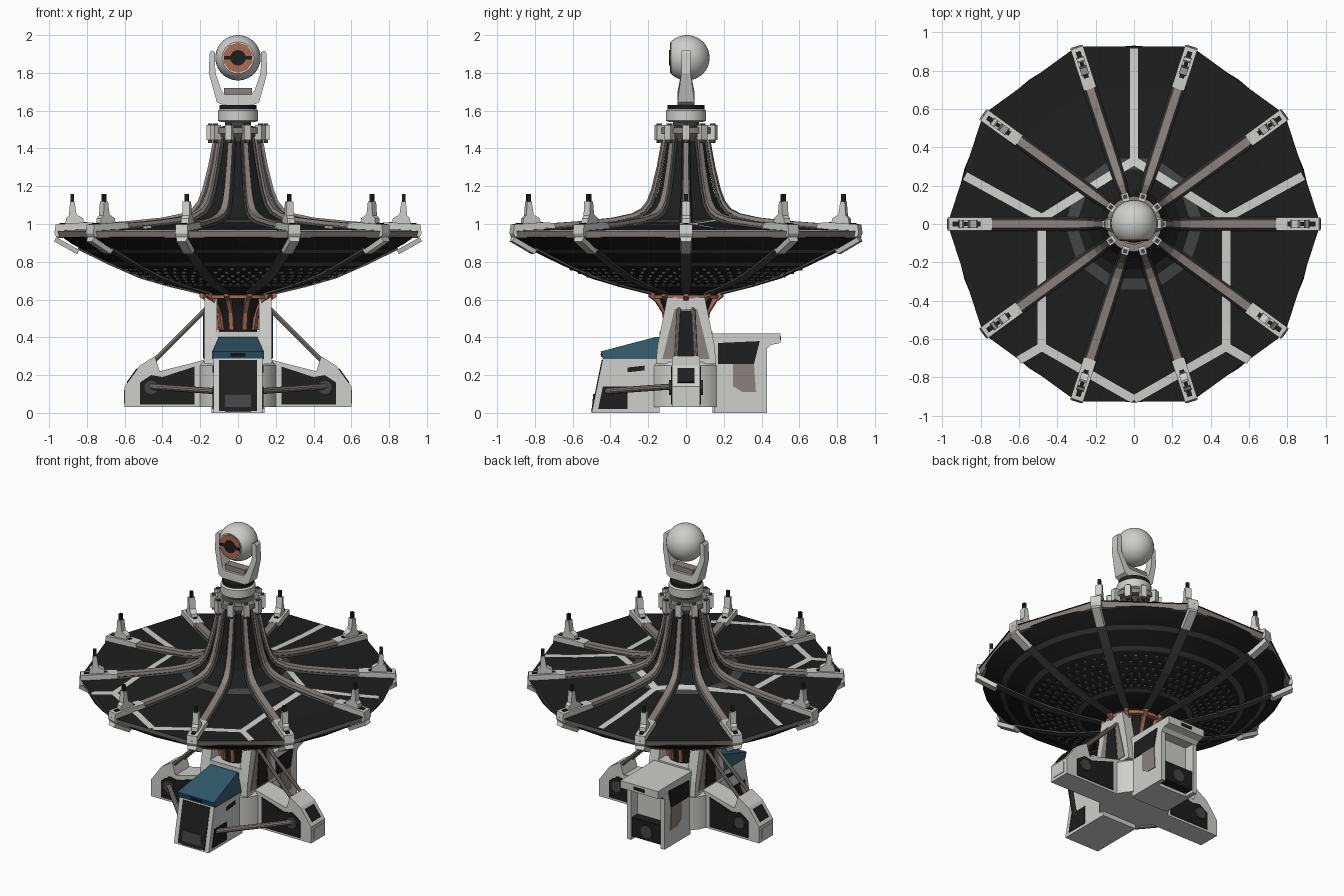
import bpy, bmesh, math
from mathutils import Vector, Matrix

if "Cube" in bpy.data.objects:
    bpy.data.objects.remove(bpy.data.objects["Cube"])

def mat(name, r, g, b):
    m = bpy.data.materials.new(name)
    m.diffuse_color = (r, g, b, 1)
    m.use_nodes = True
    m.node_tree.nodes["Principled BSDF"].inputs["Base Color"].default_value = m.diffuse_color
    return m
LIGHT = mat("light_grey", .62, .62, .61)
BLACK = mat("black", .013, .013, .013)
GREY = mat("warm_grey", .25, .225, .215)
DARK = mat("dark_grey", .06, .06, .06)
COPPER = mat("copper", .40, .15, .09)
TEAL = mat("teal", .03, .10, .145)

def finish(name, bm, *mats, smooth=0):
    bmesh.ops.recalc_face_normals(bm, faces=bm.faces)
    me = bpy.data.meshes.new(name)
    bm.to_mesh(me); bm.free()
    for m in mats: me.materials.append(m)
    o = bpy.data.objects.new(name, me)
    bpy.context.collection.objects.link(o)
    if smooth:
        bpy.context.view_layer.objects.active = o
        o.select_set(True)
        bpy.ops.object.shade_smooth_by_angle(angle=math.radians(smooth))
        o.select_set(False)
    return o

def loft(bm, loops, cap=True):
    """Skin closed loops of points; returns the faces of each band."""
    vs = [[bm.verts.new(p) for p in l] for l in loops]
    n = len(vs[0]); bands = []
    for a, b in zip(vs, vs[1:]):
        bands.append([bm.faces.new((a[i], a[(i+1) % n], b[(i+1) % n], b[i])) for i in range(n)])
    if cap:
        bm.faces.new(vs[0]); bm.faces.new(vs[-1])
    return bands

def lathe(name, prof, n, *mats, bands={}, smooth=35, cap=True):
    bm = bmesh.new()
    t = [2*math.pi*i/n for i in range(n)]
    fs = loft(bm, [[(r*math.cos(a), r*math.sin(a), z) for a in t] for r, z in prof], cap)
    for k, idx in bands.items():
        for f in fs[k]: f.material_index = idx
    return finish(name, bm, *mats, smooth=smooth)

def prism(name, pts, lo, hi, axis, m):
    """Outline in the two other axes, extruded along x or y."""
    f = (lambda p, d: (d, p[0], p[1])) if axis == 'x' else (lambda p, d: (p[0], d, p[1]))
    bm = bmesh.new()
    loft(bm, [[f(p, lo) for p in pts], [f(p, hi) for p in pts]])
    return finish(name, bm, m)

def box(name, x0, x1, y0, y1, z0, z1, m):
    return prism(name, [(x0, z0), (x1, z0), (x1, z1), (x0, z1)], y0, y1, 'y', m)

def plate(name, pts, m, t=.004):
    p = [Vector(q) for q in pts]
    n = (p[1]-p[0]).cross(p[2]-p[0]).normalized()*t
    bm = bmesh.new()
    loft(bm, [[q-n for q in p], [q+n for q in p]])
    return finish(name, bm, m)

def bar(name, a, b, r, m):
    a, b = Vector(a), Vector(b)
    bm = bmesh.new()
    bmesh.ops.create_cone(bm, cap_ends=True, segments=10, radius1=r, radius2=r, depth=(b-a).length,
        matrix=Matrix.Translation((a+b)/2) @ (b-a).to_track_quat('Z', 'Y').to_matrix().to_4x4())
    return finish(name, bm, m, smooth=35)

SPOKES = [math.radians(36*k) for k in range(10)]

def ribs(name, path, h, m):
    """Ten box ribs; path points are (radius, z, half width)."""
    bm = bmesh.new()
    for a in SPOKES:
        u, v, k = Vector((math.cos(a), math.sin(a), 0)), Vector((-math.sin(a), math.cos(a), 0)), Vector((0, 0, 1))
        loops = []
        for i, (r, z, w) in enumerate(path):
            p, q = path[max(i-1, 0)], path[min(i+1, len(path)-1)]
            nrm = (u*(q[1]-p[1]) + k*(p[0]-q[0])).normalized()
            c = u*r + k*z
            loops.append([c - v*w, c + v*w, c + v*w*.8 + nrm*h, c - v*w*.8 + nrm*h])
        loft(bm, loops)
    finish(name, bm, m)

def radial_prism(name, pts, w, m):
    """Ten outlines in (radius, z), w half thick."""
    bm = bmesh.new()
    for a in SPOKES:
        c, s = math.cos(a), math.sin(a)
        loft(bm, [[(r*c - d*s, r*s + d*c, z) for r, z in pts] for d in (-w, w)])
    finish(name, bm, m)

# ---- dish: canopy, underside bowl and rim
CAN = [(.972, .965), (.75, .975), (.5, .995), (.36, 1.01), (.30, 1.02), (.25, 1.035), (.19, 1.09),
       (.155, 1.17), (.125, 1.3), (.098, 1.46)]
lathe("canopy", CAN, 10, BLACK, DARK, bands={3: 1}, smooth=0)
lathe("rim_band", [(.90, .925), (.955, .925), (.965, .962), (.90, .962)], 10, GREY, smooth=0)
BOWL = [(.93, .93), (.88, .895), (.82, .862), (.79, .847), (.68, .793), (.65, .778), (.5, .718),
        (.36, .676), (.33, .668), (.19, .638)]
lathe("dish_underside", BOWL, 40, BLACK, DARK, bands={2: 1, 4: 1, 7: 1})
ribs("under_ribs", [(.2, .628, .022), (.36, .666, .026), (.52, .712, .03), (.68, .782, .03), (.85, .865, .03)][::-1], .02, DARK)
ribs("under_rib_ends", [(.84, .862, .032), (.962, .93, .032)], .025, LIGHT)
bm = bmesh.new()   # rows of studs under the dish
for i in range(6):
    r = .38 + i*.045
    z = .682 + (r-.36)*.30 + max(0, r-.5)*.1 - .006
    for j in range(60):
        if j % 6:
            a = 2*math.pi*(j + .5*(i % 2))/60
            bmesh.ops.create_cube(bm, size=1, matrix=Matrix.Translation((r*math.cos(a), r*math.sin(a), z)) @
                Matrix.Rotation(a, 4, 'Z') @ Matrix.Diagonal((.026, .02, .012, 1)))
finish("underside_studs", bm, DARK)

# ---- canopy stripes that follow the surface
def canopy_z(x, y):
    a = math.atan2(y, x) % math.radians(36) - math.radians(18)
    r = math.hypot(x, y)*math.cos(a)/math.cos(math.radians(18))
    for (r0, z0), (r1, z1) in zip(CAN, CAN[1:]):
        if r >= r1:
            return z0 + (z1-z0)*(r-r0)/(r1-r0)
    return CAN[-1][1]
bm = bmesh.new()
LINES = [((0, .33), (.48, .03)), ((.48, .03), (.48, -.64)), ((.48, -.64), (0, -.915)),
         ((.48, .03), (.88, .25)), ((.48, -.64), (.60, -.71)), ((0, .33), (0, .915))]
for k, (p, q) in enumerate(LINES):
    for s in ((1, -1) if k < 5 else (1,)):
        a, b = Vector((p[0]*s, p[1])), Vector((q[0]*s, q[1]))
        d = (b-a).normalized(); n = Vector((-d.y, d.x))*.022
        rows = []
        for i in range(31):
            c = a.lerp(b, i/30)
            rows.append([bm.verts.new((e.x, e.y, canopy_z(e.x, e.y)+.005)) for e in (c-n, c, c+n)])
        for u, v in zip(rows, rows[1:]):
            for j in (0, 1): bm.faces.new((u[j], u[j+1], v[j+1], v[j]))
for f in bm.faces:
    if f.normal.z < 0: f.normal_flip()
finish("canopy_stripes", bm, LIGHT)

# ---- top ribs, light rib ends and rim spikes
RIB = [(.78, .978, .027), (.6, .99, .027), (.4, 1.01, .026), (.29, 1.033, .025), (.23, 1.063, .023), (.192, 1.11, .021),
       (.165, 1.18, .019), (.135, 1.3, .017), (.105, 1.46, .015)]
ribs("canopy_ribs", RIB, .024, GREY)
ribs("rib_bases", [(r, z-.008, w*1.4) for r, z, w in RIB], .014, DARK)
radial_prism("rib_ends", [(.74, .97), (.962, .93), (.972, .95), (.965, .998), (.82, 1.008), (.74, 1.006)], .034, LIGHT)
radial_prism("spike_bases", [(.815, 1.0), (.915, .995), (.91, 1.03), (.895, 1.045), (.889, 1.12), (.865, 1.12), (.855, 1.05), (.82, 1.03)], .02, LIGHT)
radial_prism("spike_tips", [(.867, 1.115), (.887, 1.115), (.887, 1.16), (.867, 1.16)], .01, BLACK)
radial_prism("rib_end_slots", [(.80, 1.0), (.945, .995), (.945, 1.005), (.80, 1.011)], .013, BLACK)

# ---- collar and turret
lathe("collar_core", [(.10, 1.44), (.105, 1.47), (.105, 1.51), (.07, 1.52), (.07, 1.55)], 20, DARK)
lathe("collar_ring", [(.105, 1.48), (.145, 1.48), (.145, 1.51), (.105, 1.51)], 20, GREY)
radial_prism("collar_blocks", [(.125, 1.445), (.168, 1.445), (.168, 1.525), (.125, 1.525)], .019, LIGHT)
radial_prism("collar_pins", [(.138, 1.43), (.16, 1.43), (.16, 1.532), (.138, 1.532)], .011, DARK)
lathe("turret_disc", [(.09, 1.54), (.107, 1.547), (.107, 1.6), (.095, 1.61)], 32, LIGHT)
lathe("turret_bearing", [(.097, 1.605), (.097, 1.63)], 24, BLACK)
half = [(0, 1.63), (.08, 1.63), (.112, 1.645), (.155, 1.80), (.15, 1.905), (.14, 1.918), (.122, 1.91), (.12, 1.80), (.085, 1.70), (.07, 1.685), (0, 1.685)]
for s in (-1, 1):
    y = prism("yoke_arm", [(x*s, z) for x, z in half], -.045, .045, 'y', LIGHT)
    for v in y.data.vertices:
        if v.co.z > 1.79: v.co.y *= .55
box("yoke_bridge", -.075, .075, -.03, .03, 1.68, 1.72, GREY)
bm = bmesh.new()   # eye ball with flat front
bmesh.ops.create_uvsphere(bm, u_segments=32, v_segments=20, radius=.12, matrix=Matrix.Translation((0, .005, 1.88)))
bmesh.ops.bisect_plane(bm, geom=bm.verts[:]+bm.edges[:]+bm.faces[:], plane_co=(0, -.08, 0), plane_no=(0, -1, 0), clear_outer=True)
bmesh.ops.holes_fill(bm, edges=[e for e in bm.edges if e.is_boundary])
finish("eye_ball", bm, LIGHT, smooth=35)
bar("eye_lens", (0, -.07, 1.88), (0, -.086, 1.88), .08, COPPER).data.update()
bar("eye_pupil", (0, -.08, 1.88), (0, -.091, 1.88), .042, BLACK)
box("eye_band", -.075, .075, -.089, -.08, 1.87, 1.89, BLACK)

# ---- pedestal
lathe("copper_neck", [(.10, .42), (.11, .5), (.15, .60), (.19, .64)], 20, BLACK)
radial_prism("copper_fins", [(.09, .44), (.115, .44), (.13, .53), (.17, .59), (.205, .615), (.205, .64), (.14, .64), (.09, .5)], .012, COPPER)
lathe("copper_ring", [(.17, .605), (.185, .605), (.185, .625), (.17, .625)], 20, COPPER)
box("pedestal_core", -.12, .12, -.14, .14, .25, .43, LIGHT)
lathe("base_hub", [(.215, .03), (.215, .25), (.20, .27)], 32, LIGHT)
for s in (-1, 1):
    prism("pedestal_side", [(-.16, .26), (-.15, .36), (-.10, .61), (.10, .61), (.15, .36), (.16, .26)], s*.11, s*.178, 'x', LIGHT)
    plate("side_recess", [(s*.178, y, z) for y, z in ((-.125, .285), (-.06, .55), (.06, .55), (.125, .285))], GREY)
    plate("side_slot", [(s*.181, y, z) for y, z in ((-.06, .29), (-.035, .54), (.035, .54), (.06, .29))], BLACK)
    # side foot
    prism("side_foot", [(s*x, z) for x, z in ((.18, .03), (.6, .03), (.6, .14), (.52, .25), (.44, .30), (.415, .22), (.18, .28))],
          -.075, .075, 'y', LIGHT)
    for y in (-.076, .076):
        plate("foot_panel", [(s*x, y, z) for x, z in ((.23, .045), (.52, .045), (.52, .16), (.46, .20), (.40, .19), (.23, .245))], BLACK)
        bar("foot_joint", (s*.46, y*.9, .135), (s*.46, y*1.2, .135), .04, DARK)
        bar("brace", (s*.17, y*.5, .55), (s*.45, y*.7, .27), .012, GREY)
    plate("foot_end_slot", [(s*.587, -.045, .16), (s*.587, .045, .16), (s*.533, .045, .234), (s*.533, -.045, .234)], BLACK)
    plate("foot_end_panel", [(s*.6, -.05, .05), (s*.6, .05, .05), (s*.6, .05, .12), (s*.6, -.05, .12)], LIGHT)
    bar("tie_rod", (s*.12, -.42, .115), (s*.47, -.07, .14), .016, GREY)
    # panels on the front and rear housings
    plate("front_side_panel", [(s*.13, y, z) for y, z in ((-.465, .02), (-.44, .14), (-.31, .14), (-.31, .02))], BLACK)
    plate("front_side_vent", [(s*.13, y, z) for y, z in ((-.31, .215), (-.31, .24), (-.22, .25), (-.22, .225))], BLACK)
    box("rear_wall", s*.11, s*.14, .15, .43, 0, .36, LIGHT)
    plate("rear_side_panel", [(s*.14, y, z) for y, z in ((.17, .26), (.17, .37), (.39, .38), (.36, .26))], BLACK)
    plate("rear_side_hatch", [(s*.14, y, z) for y, z in ((.25, .14), (.25, .26), (.36, .26), (.37, .11), (.30, .11))], GREY)

# ---- front housing with teal hood
prism("front_housing", [(-.5, 0), (-.44, .29), (-.14, .29), (-.14, 0)], -.13, .13, 'x', LIGHT)
fy = lambda z: -.5 + z*.06/.29
plate("front_panel", [(x, fy(z), z) for x, z in ((-.1, .01), (.1, .01), (.1, .28), (-.1, .28))], BLACK)
prism("front_step", [(-.5, .005), (fy(.1)-.012, .1), (-.4, .1), (-.4, .005)], -.07, .07, 'x', DARK)
hood = prism("teal_hood", [(-.44, .285), (-.452, .325), (-.16, .402), (-.14, .402), (-.14, .285)], -.137, .137, 'x', TEAL)
for v in hood.data.vertices:
    if v.co.z > .39: v.co.x *= .75
plate("hood_slot", [(-.04, -.444, .297), (.04, -.444, .297), (.04, -.449, .313), (-.04, -.449, .313)], BLACK)

# ---- rear housing with recessed back
box("rear_core", -.12, .12, .14, .36, 0, .36, LIGHT)
prism("rear_lid", [(.14, .35), (.43, .34), (.45, .36), (.5, .37), (.5, .42), (.14, .42)], -.14, .14, 'x', LIGHT)
box("rear_lower_panel", -.11, .11, .34, .42, .02, .15, BLACK)
bar("rear_port", (0, .41, .08), (0, .428, .08), .045, DARK)
plate("lid_slot", [(-.04, .5, .385), (.04, .5, .385), (.04, .5, .405), (-.04, .5, .405)], BLACK)
